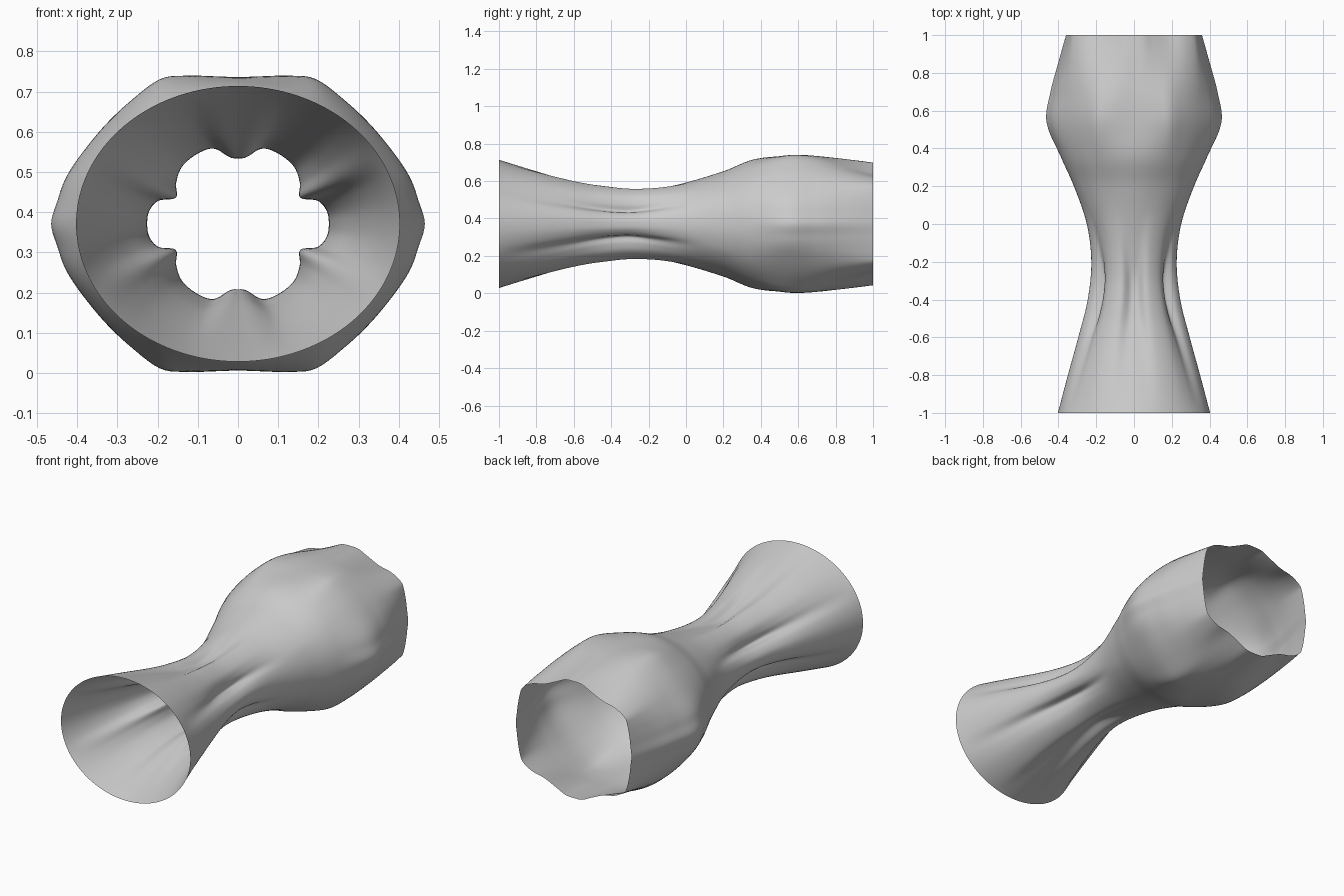
import bpy, bmesh
from math import sin, cos, radians

if "Cube" in bpy.data.objects:
    bpy.data.objects.remove(bpy.data.objects["Cube"])

CENTRE_Z = 0.371
STEPS = 5      # subdivisions between cross-section points
RINGS = 90     # rings along the body


def spline(keys, t):
    """Smooth curve through (t, value) keys."""
    n = len(keys)
    i = max(k for k in range(n - 1) if keys[k][0] <= t or k == 0)

    def slope(k):
        a, b = keys[max(k - 1, 0)], keys[min(k + 1, n - 1)]
        return (b[1] - a[1]) / (b[0] - a[0])
    (t0, v0), (t1, v1) = keys[i], keys[i + 1]
    d = t1 - t0
    u = (t - t0) / d
    return ((2*u**3 - 3*u**2 + 1) * v0 + (u**3 - 2*u**2 + u) * d * slope(i)
            + (3*u**2 - 2*u**3) * v1 + (u**3 - u**2) * d * slope(i + 1))


# Half width and half height along y
width = [(-1, .403), (-.8, .35), (-.6, .295), (-.4, .245), (-.2, .226), (0, .25),
         (.2, .318), (.35, .385), (.54, .463), (.7, .442), (.85, .402), (1, .36)]
height = [(-1, .343), (-.8, .29), (-.6, .237), (-.47, .21), (-.27, .19), (0, .225),
          (.2, .28), (.35, .342), (.5, .366), (.65, .37), (.8, .355), (1, .328)]

# Quarter cross-sections, scaled to unit half width and half height
circle = [(cos(radians(a)), sin(radians(a))) for a in range(0, 91, 10)]
flower = [(1, 0), (.975, .16), (.86, .3), (.665, .34), (.665, .53),
          (.605, .75), (.44, .92), (.26, .99), (.09, .87), (0, .855)]
hexagon = [(1, 0), (.965, .16), (.925, .3), (.85, .45), (.72, .65),
           (.58, .82), (.42, .97), (.28, .995), (.13, .99), (0, .985)]
scallop = [(1, 0), (.985, .16), (.965, .33), (.93, .52), (.88, .64),
           (.72, .75), (.5, .81), (.28, .92), (.14, .99), (0, 1)]
soft = [(.6*a + .4*c, .6*b + .4*d) for (a, b), (c, d) in zip(circle, flower)]
sections = [(-1, circle), (-.65, soft), (-.33, flower), (-.12, soft), (.08, circle),
            (.32, circle), (.58, hexagon), (1, scallop)]


def ring(y):
    """Full closed outline at y, mirrored from one quarter."""
    w, h = spline(width, y), spline(height, y)
    q = [(w * spline([(t, s[i][0]) for t, s in sections], y),
          h * spline([(t, s[i][1]) for t, s in sections], y)) for i in range(10)]
    half = q + [(-x, z) for x, z in q[-2::-1]]
    loop = half + [(x, -z) for x, z in half[-2:0:-1]]
    n = len(loop)
    out = []
    for k in range(n):
        pts = [loop[(k + j) % n] for j in (-1, 0, 1, 2)]
        for s in range(STEPS):
            u = s / STEPS
            out.append([spline([(j - 1, pts[j][c]) for j in range(4)], u) for c in (0, 1)])
    return out


# Hollow open-ended body
bm = bmesh.new()
rows = []
for r in range(RINGS + 1):
    y = -1 + 2 * r / RINGS
    rows.append([bm.verts.new((x, y, z + CENTRE_Z)) for x, z in ring(y)])
n = len(rows[0])
for a, b in zip(rows, rows[1:]):
    for i in range(n):
        j = (i + 1) % n
        bm.faces.new((a[i], a[j], b[j], b[i])).smooth = True
mesh = bpy.data.meshes.new("fluted_tube")
bm.to_mesh(mesh)
bm.free()
body = bpy.data.objects.new("fluted_tube", mesh)
bpy.context.collection.objects.link(body)
